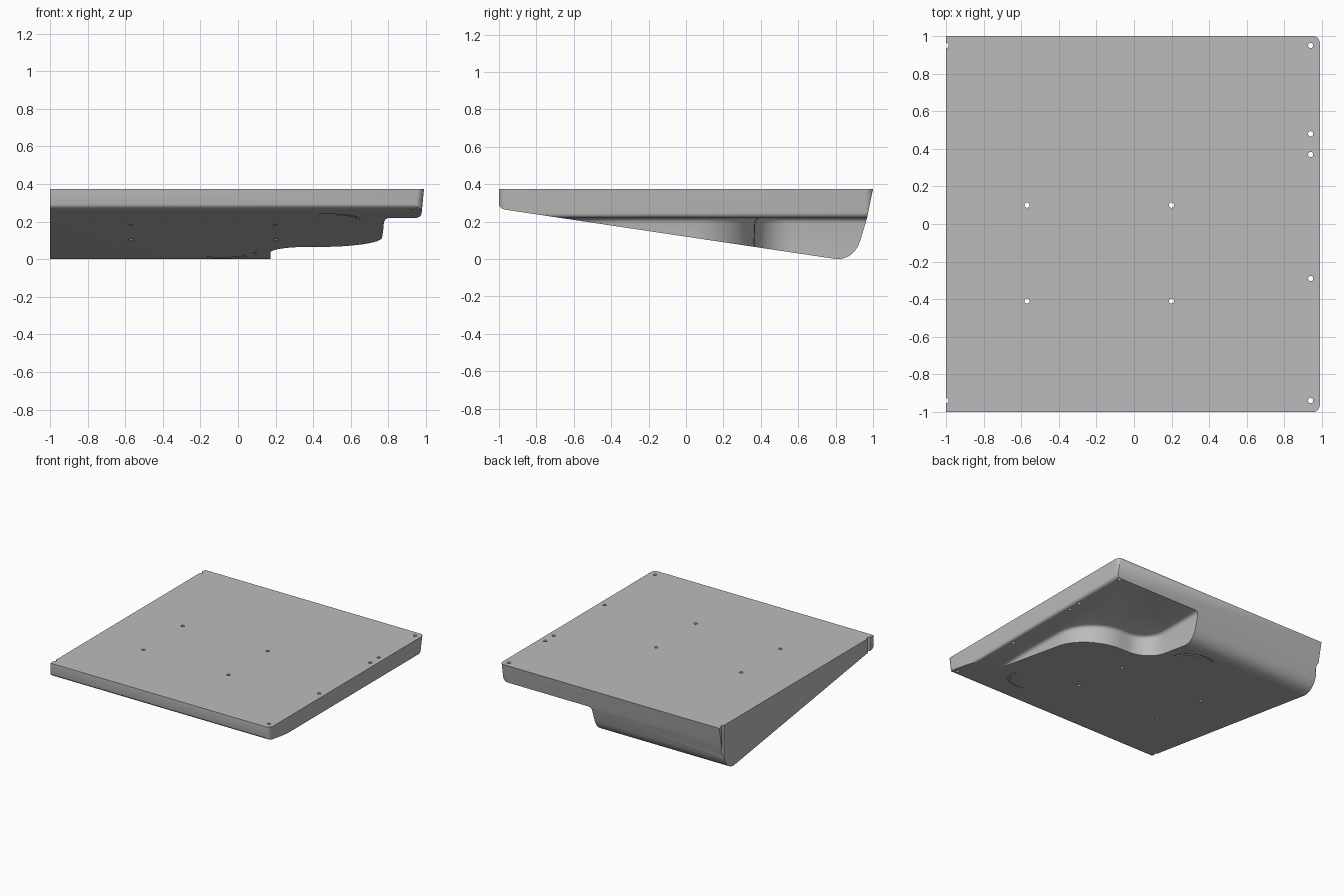
import bpy, bmesh, math
from mathutils import Vector

cube = bpy.data.objects.get("Cube")
if cube:
    bpy.data.objects.remove(cube, do_unlink=True)

grey = bpy.data.materials.new("mid grey")
grey.use_nodes = True
grey.diffuse_color = (0.5, 0.5, 0.5, 1)
grey.node_tree.nodes["Principled BSDF"].inputs["Base Color"].default_value = (0.5, 0.5, 0.5, 1)


def loft(name, rings):
    """Closed solid through a list of equal-length point rings."""
    bm = bmesh.new()
    loops = [[bm.verts.new(p) for p in ring] for ring in rings]
    n = len(loops[0])
    for low, high in zip(loops, loops[1:]):
        for i in range(n):
            j = (i + 1) % n
            bm.faces.new((low[i], low[j], high[j], high[i]))
    bm.faces.new(loops[0])
    bm.faces.new(loops[-1])
    bmesh.ops.recalc_face_normals(bm, faces=bm.faces)
    mesh = bpy.data.meshes.new(name)
    bm.to_mesh(mesh)
    bm.free()
    mesh.materials.append(grey)
    ob = bpy.data.objects.new(name, mesh)
    bpy.context.scene.collection.objects.link(ob)
    return ob


def combine(target, other, operation):
    """Apply a boolean and delete the helper."""
    mod = target.modifiers.new(operation, 'BOOLEAN')
    mod.operation, mod.solver, mod.object = operation, 'EXACT', other
    bpy.context.view_layer.objects.active = target
    bpy.ops.object.modifier_apply(modifier=mod.name)
    bpy.data.objects.remove(other, do_unlink=True)


def arc(cx, cy, r, start, end, steps):
    return [(cx + r * math.cos(math.radians(start + (end - start) * i / steps)),
             cy + r * math.sin(math.radians(start + (end - start) * i / steps)))
            for i in range(steps + 1)]


# Plate: drafted slab with rounded outer corners and a rounded lower edge
def plate_ring(z, inset):
    x, y, r = 0.99 - inset, 1.004, 0.045
    outline = [(-1.1, -y + inset * 0.4)]
    outline += arc(x - r, -y + r + inset * 0.4, r, -90, 0, 8)
    outline += arc(x - r, y - r - inset * 0.4, r, 0, 90, 8)
    outline += [(-1.1, y - inset * 0.4)]
    return [(px, py, z) for px, py in outline]


plate_levels = [(0.375, 0), (0.25, 0.012)]
plate_levels += [(0.25 - 0.03 * math.sin(math.radians(a)),
                  0.012 + 0.03 * (1 - math.cos(math.radians(a)))) for a in range(15, 91, 15)]
body = loft("wedge_panel", [plate_ring(z, d) for z, d in plate_levels])

# Deep section: plan bounded by an S-shaped wall with draft and a root fillet
s_curve = [Vector(p) for p in (
    [(0.18, 1.1), (0.18, 0.62)] + arc(0.37, 0.56, 0.19, 180, 270, 10)
    + arc(0.43, 0.03, 0.34, 90, 0, 12) + [(0.775, -0.3), (0.78, -1.1)])]


def deep_ring(z, offset):
    ring = []
    for i, p in enumerate(s_curve):
        t = s_curve[min(i + 1, len(s_curve) - 1)] - s_curve[max(i - 1, 0)]
        t.normalize()
        ring.append((p.x - t.y * offset, p.y + t.x * offset, z))
    return ring + [(-1.1, -1.1, z), (-1.1, 1.1, z)]


deep = loft("deep_section", [deep_ring(z, d) for z, d in (
    (-0.1, -0.012), (0.19, 0), (0.205, 0.003), (0.214, 0.01), (0.22, 0.024), (0.3, 0.024))])
combine(body, deep, 'UNION')

# Side profile: flat front, sloping underside, rounded and leaning back
side = [(-1, 0.375), (-1, 0.292), (-0.996, 0.28), (-0.985, 0.27), (-0.965, 0.264),
        (-0.94, 0.26), (0.79, 0.002), (0.81, 0), (0.835, 0.002), (0.86, 0.01),
        (0.885, 0.025), (0.905, 0.046), (0.92, 0.07), (0.932, 0.1), (0.968, 0.22), (1, 0.375)]
side_solid = loft("side_profile", [[(x, y, z) for y, z in side] for x in (-1, 1.2)])
combine(body, side_solid, 'INTERSECT')

# Through holes, the two on the flat edge being half holes
holes = [(0.94, y) for y in (0.95, 0.48, 0.37, -0.29, -0.94)]
holes += [(-1, 0.95), (-1, -0.94)]
holes += [(x, y) for x in (-0.57, 0.2) for y in (0.1, -0.41)]
for x, y in holes:
    circle = arc(x, y, 0.014, 0, 360, 20)[:-1]
    drill = loft("drill", [[(px, py, z) for px, py in circle] for z in (-0.1, 0.5)])
    combine(body, drill, 'DIFFERENCE')

# Shallow curved slots following the sloping underside
for cx, cy, r, start, end in ((0.48, -0.64, 0.16, -110, 10), (-0.09, 0.57, 0.18, 0, 115)):
    outline = arc(cx, cy, r + 0.008, start, end, 16) + arc(cx, cy, r - 0.008, end, start, 16)
    slot = loft("slot", [[(x, y, 0.12 - 0.149 * y + dz) for x, y in outline]
                         for dz in (-0.05, 0.006)])
    combine(body, slot, 'DIFFERENCE')

# Smooth shading with sharp edges kept
bpy.ops.object.select_all(action='DESELECT')
body.select_set(True)
bpy.context.view_layer.objects.active = body
bpy.ops.object.shade_smooth_by_angle(angle=math.radians(30))
